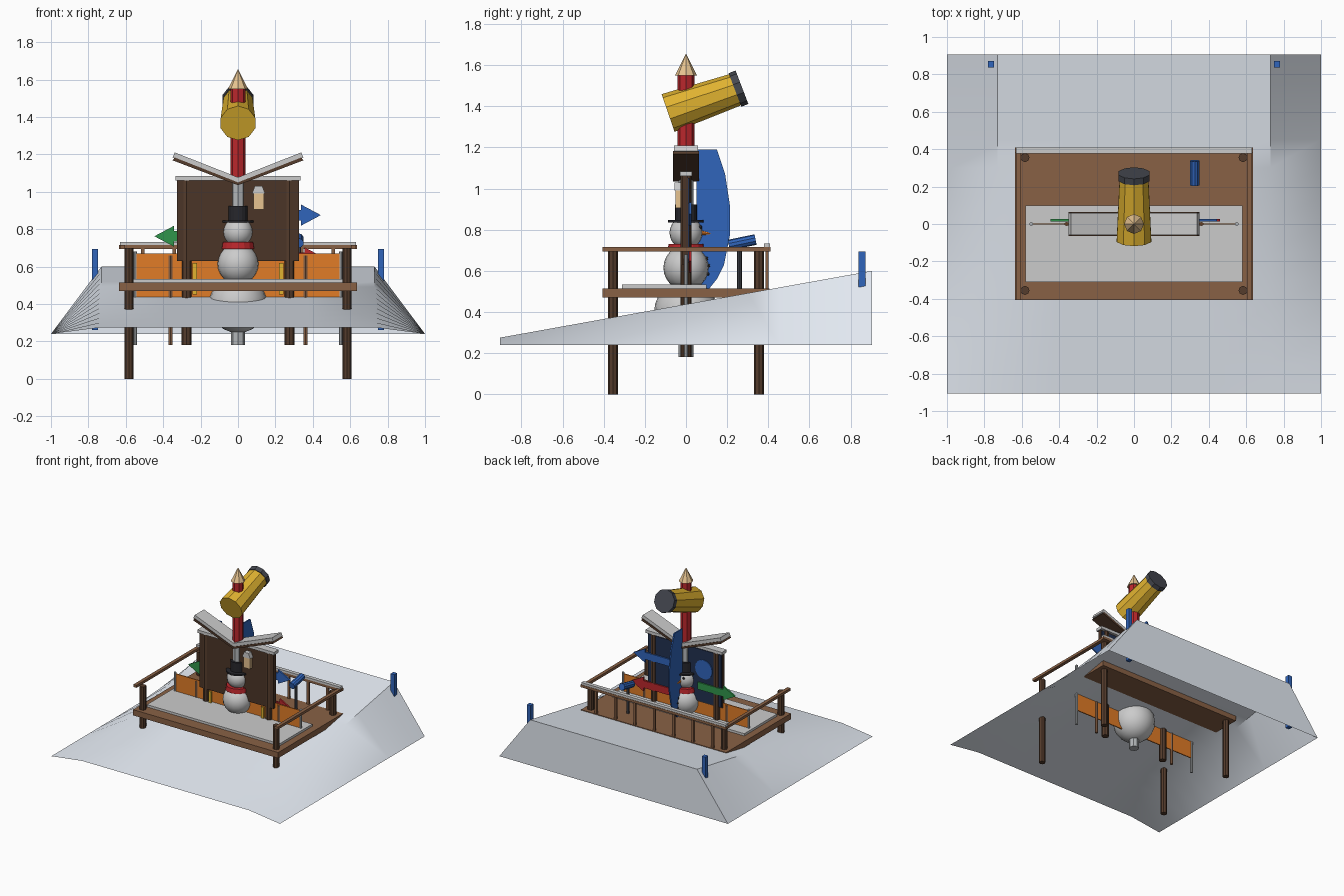
import bpy, bmesh, math
from mathutils import Vector, Matrix

if "Cube" in bpy.data.objects:
    bpy.data.objects.remove(bpy.data.objects["Cube"])

COLORS = dict(snow=(.78, .83, .9), white=(.9, .9, .92), wood=(.25, .12, .06), dark=(.09, .045, .025),
              brown=(.07, .035, .02), red=(.5, .02, .025), yellow=(.75, .45, .03), tan=(.8, .55, .28),
              black=(.02, .02, .025), coal=(.06, .065, .08), blue=(.03, .13, .5), navy=(.015, .03, .08),
              orange=(.75, .2, .02), green=(.03, .3, .07), steel=(.45, .47, .48))
MATS = {}


def make(name, bm, color, smooth=None):
    mesh = bpy.data.meshes.new(name)
    bmesh.ops.recalc_face_normals(bm, faces=bm.faces[:])
    bm.to_mesh(mesh)
    bm.free()
    ob = bpy.data.objects.new(name, mesh)
    bpy.context.collection.objects.link(ob)
    if color not in MATS:
        MATS[color] = bpy.data.materials.new(color)
        MATS[color].diffuse_color = (*COLORS[color], 1)
    mesh.materials.append(MATS[color])
    if smooth:
        bpy.ops.object.select_all(action='DESELECT')
        ob.select_set(True)
        bpy.context.view_layer.objects.active = ob
        bpy.ops.object.shade_smooth_by_angle(angle=math.radians(smooth))
    return ob


def box(name, lo, hi, color):
    bm = bmesh.new()
    lo, hi = Vector(lo), Vector(hi)
    bmesh.ops.create_cube(bm, size=1, matrix=Matrix.Translation((lo + hi) / 2) @ Matrix.Diagonal((*(hi - lo), 1)))
    return make(name, bm, color)


def tube(name, a, b, r1, r2, color, sides=8):
    bm = bmesh.new()
    a, b = Vector(a), Vector(b)
    d = b - a
    m = Matrix.Translation((a + b) / 2) @ d.to_track_quat('Z', 'Y').to_matrix().to_4x4()
    bmesh.ops.create_cone(bm, cap_ends=True, segments=sides, radius1=r1, radius2=r2, depth=d.length, matrix=m)
    return make(name, bm, color)


def ball(name, loc, r, color, seg=20):
    bm = bmesh.new()
    bmesh.ops.create_uvsphere(bm, u_segments=seg, v_segments=seg // 2 + 2, radius=r, matrix=Matrix.Translation(loc))
    return make(name, bm, color, 40)


def plate(name, pts, vec, color):
    """Extrude a closed outline of 3D points along vec."""
    bm = bmesh.new()
    f = bm.faces.new([bm.verts.new(p) for p in pts])
    out = bmesh.ops.extrude_face_region(bm, geom=[f])
    bmesh.ops.translate(bm, vec=vec, verts=[v for v in out['geom'] if isinstance(v, bmesh.types.BMVert)])
    if f.is_valid and not any(len(e.link_faces) == 1 for e in bm.edges):
        pass
    elif f.is_valid is False or any(len(e.link_faces) == 1 for e in bm.edges):
        bmesh.ops.holes_fill(bm, edges=bm.edges[:])
    return make(name, bm, color)


# snow slope: open sheet with side skirts and a back wall
bm = bmesh.new()
xs = [-1, -.73, -.37, 0, .37, .73, 1]
rows = []
for i in range(13):
    y = -.905 + 1.81 * i / 12
    z = .275 + .325 * i / 12
    rows.append([bm.verts.new((x, y, .24 if abs(x) == 1 else z)) for x in xs])
for a, b in zip(rows, rows[1:]):
    for j in range(len(xs) - 1):
        bm.faces.new((a[j], a[j + 1], b[j + 1], b[j]))
bm.faces.new(rows[-1])
make('snow_slope', bm, 'snow', 42)

# deck with its snow cover
box('deck', (-.635, -.405, .47), (.635, .405, .515), 'wood')
box('deck_snow', (-.58, -.31, .515), (.58, .1, .533), 'white')
box('back_rail', (-.635, .38, .695), (.635, .41, .715), 'wood')
box('back_rail_snow', (-.63, .378, .715), (.63, .408, .732), 'white')
for i in range(7):
    x = -.51 + .17 * i
    box('baluster', (x - .009, .386, .51), (x + .009, .402, .7), 'wood')

for s in (-1, 1):
    # deck posts, side rails and slope markers
    for y in (-.355, .355):
        tube('deck_post', (s * .583, y, 0), (s * .583, y, .7), .024, .024, 'dark')
    xa, xb = sorted((s * .605, s * .632))
    box('side_rail', (xa, -.405, .695), (xb, .405, .715), 'wood')
    box('slope_marker', (s * .765 - .016, .838, .26), (s * .765 + .016, .872, .695), 'blue')
    # barrier fence and its stakes
    xa, xb = sorted((s * .01, s * .55))
    box('barrier_net', (xa, -.004, .3), (xb, .004, .67), 'orange')
    tube('barrier_stake', (s * .55, 0, .18), (s * .55, 0, .68), .01, .01, 'steel')
    # board posts and thin sign posts
    tube('board_post', (s * .275, 0, .18), (s * .275, 0, 1.06), .027, .027, 'dark')
    tube('sign_stake', (s * .36, 0, .18), (s * .36, 0, .66), .012, .012, 'wood', 6)
    box('yellow_slat', (s * .23 - .012, -.025, .45), (s * .23 + .012, -.012, .62), 'yellow')
    # upturned roof leaf: wood below, snow above
    for nm, z, t, w, col in (('roof_board', 1.035, .015, .063, 'dark'), ('roof_snow', 1.05, .027, .058, 'white')):
        e = (s * .35, z + .133)
        k = (s * -.012, t)
        plate(nm, [(0, -w, z), (e[0], -w, e[1]), (e[0] + k[0], -w, e[1] + k[1]), (0, -w, z + t)],
              (0, 2 * w, 0), col)

# information board
box('board_front', (-.325, -.02, .63), (.325, .01, 1.06), 'brown')
box('board_back', (-.32, .01, .64), (.32, .017, 1.05), 'navy')
box('board_snow', (-.335, -.03, 1.06), (.335, .03, 1.083), 'white')
tube('board_disc', (-.17, .015, .9), (-.17, .023, .9), .075, .075, 'blue', 16)
box('nest_box', (.082, -.05, .905), (.138, .0, .99), 'tan')
plate('nest_box_roof', [(.075, -.055, .99), (.145, -.055, .99), (.13, -.055, 1.03), (.09, -.055, 1.03)],
      (0, .06, 0), 'white')


# direction arrows
def arrow(name, s, z, tip, color):
    pts = [(.12, -.028), (tip - .105, -.028), (tip - .105, -.056), (tip, 0),
           (tip - .105, .056), (tip - .105, .028), (.12, .028)]
    plate(name, [(s * x, .014, z + h) for x, h in pts], (0, .013, 0), color)


arrow('blue_arrow', 1, .875, .443, 'blue')
arrow('green_arrow', -1, .762, .447, 'green')
arrow('red_arrow', 1, .647, .46, 'red')

# snowman facing the back
ball('snowman_base', (0, 0, .4), .155, 'white')
ball('snowman_body', (0, 0, .615), .11, 'white')
ball('snowman_head', (0, 0, .785), .08, 'white')
tube('scarf', (0, 0, .695), (0, 0, .73), .09, .085, 'red', 16)
tube('hat_brim', (0, 0, .835), (0, 0, .847), .087, .087, 'black', 16)
tube('hat_crown', (0, 0, .845), (0, 0, .923), .054, .054, 'black', 16)
tube('carrot_nose', (0, .07, .785), (0, .145, .778), .014, .001, 'orange')
for s in (-1, 1):
    ball('eye', (s * .028, .07, .812), .009, 'black', 8)
for z in (.585, .625, .66):
    ball('button', (0, math.sqrt(.11 ** 2 - (z - .615) ** 2), z), .01, 'black', 8)

# feather flag
pts = [(.05, 1.19), (.15, 1.19), (.19, 1.07), (.213, .92), (.213, .77), (.185, .63), (.15, .56), (.11, .51), (.05, .51)]
plate('feather_flag', [(-.005, y, z) for y, z in pts], (.01, 0, 0), 'blue')

# viewing scope on the deck
tube('scope_stand', (.325, .26, .5), (.325, .26, .73), .012, .012, 'coal')
tube('viewing_scope', (.325, .208, .725), (.325, .338, .752), .026, .026, 'blue', 10)

# mast with snow blower barrel
tube('mast_lower', (0, 0, .18), (0, 0, 1.06), .037, .037, 'steel')
tube('mast_upper', (0, 0, 1.05), (0, 0, 1.55), .041, .041, 'red')
tube('mast_tip', (0, 0, 1.55), (0, 0, 1.655), .053, 0, 'tan')
tube('blower_barrel', (0, -.087, 1.367), (0, .24, 1.48), .097, .081, 'yellow', 10)
tube('blower_ring', (0, .238, 1.479), (0, .272, 1.492), .087, .087, 'coal', 10)

for m in bpy.data.materials:
    if m.users and not m.is_grease_pencil:
        m.use_nodes = True
        m.node_tree.nodes["Principled BSDF"].inputs["Base Color"].default_value = m.diffuse_color
